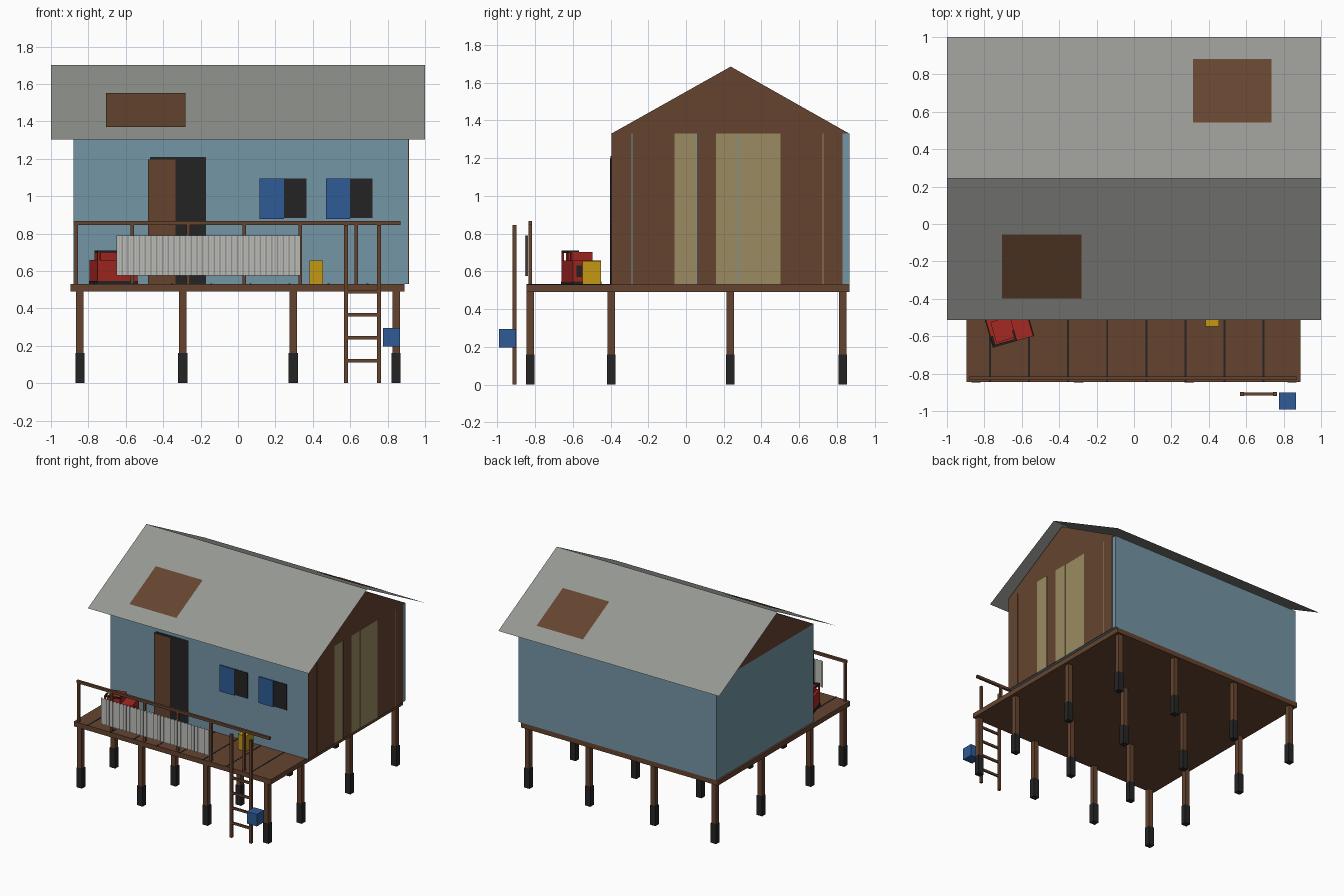
import bpy, math
from mathutils import Matrix, Vector

if "Cube" in bpy.data.objects:
    bpy.data.objects.remove(bpy.data.objects["Cube"])


def material(name, r, g, b):
    lin = [((c / 255 + 0.055) / 1.055) ** 2.4 if c > 10 else c / 3295 for c in (r, g, b)]
    m = bpy.data.materials.new(name)
    m.diffuse_color = (*lin, 1)
    m.use_nodes = True
    m.node_tree.nodes["Principled BSDF"].inputs["Base Color"].default_value = m.diffuse_color
    return m


BROWN = material("brown wood", 101, 68, 47)
WALL = material("pale blue wall", 116, 150, 166)
ROOF = material("roof grey", 150, 152, 147)
SHEET = material("light metal", 190, 190, 186)
DARK = material("near black", 36, 36, 36)
BLUE = material("strong blue", 46, 92, 150)
BEIGE = material("beige board", 155, 139, 98)
RED = material("red paint", 165, 40, 34)
YELLOW = material("yellow plastic", 196, 152, 16)


def mesh(name, verts, faces, mat):
    me = bpy.data.meshes.new(name)
    me.from_pydata(verts, [], faces)
    me.materials.append(mat)
    ob = bpy.data.objects.new(name, me)
    bpy.context.collection.objects.link(ob)
    return ob


def box(name, x, y, z, mat):
    """Box from (min, max) pairs on each axis."""
    verts = [(a, b, c) for a in x for b in y for c in z]
    faces = [(0, 1, 3, 2), (4, 6, 7, 5), (0, 4, 5, 1), (2, 3, 7, 6), (0, 2, 6, 4), (1, 5, 7, 3)]
    return mesh(name, verts, faces, mat)


def around(c, w):
    return (c - w / 2, c + w / 2)


# Deck with dark gaps between the boards
box("deck", (-0.895, 0.89), (-0.845, 0.865), (0.49, 0.53), BROWN)
for i in range(8):
    box("deck_gap", around(-0.77 + i * 0.209, 0.01), (-0.846, -0.395), (0.525, 0.532), DARK)

# Stilts with dark feet
for x in (-0.845, -0.295, 0.295, 0.845):
    for y in (-0.825, -0.395, 0.235, 0.83):
        box("stilt", around(x, 0.04), around(y, 0.04), (0.15, 0.49), BROWN)
        box("stilt_foot", around(x, 0.05), around(y, 0.045), (0, 0.16), DARK)

# House walls and triangular gables
Y0, Y1, EAVE, MID = -0.395, 0.865, 1.33, 0.237
box("house_walls", (-0.88, 0.91), (Y0, Y1), (0.53, EAVE), WALL)
for name, x in (("left_gable", (-0.88, -0.87)), ("right_gable", (0.905, 0.915))):
    tri = [(Y0, EAVE), (Y1, EAVE), (MID, 1.685)]
    mesh(name, [(a, y, z) for a in x for y, z in tri],
         [(0, 2, 1), (3, 4, 5), (0, 1, 4, 3), (1, 2, 5, 4), (2, 0, 3, 5)], BROWN)

# Boards on the right wall, thin slits show the wall behind
for a, b, mat in ((-0.395, -0.289, BROWN), (-0.283, -0.06, BROWN), (-0.06, 0.052, BEIGE),
                  (0.058, 0.16, BROWN), (0.16, 0.272, BEIGE), (0.278, 0.5, BEIGE),
                  (0.5, 0.722, BROWN), (0.722, 0.728, BEIGE), (0.728, 0.83, BROWN)):
    box("wall_board", (0.909, 0.915), (a, b), (0.53, EAVE + 0.003), mat)

# Thin roof sheets with a wooden patch on each slope
RIDGE_Y, RIDGE_Z, SLOPE = 0.243, 1.702, 0.4 / 0.756


def slope_sheet(name, x, d, side, lift, mat):
    pts = [(a, RIDGE_Y + side * b, RIDGE_Z - SLOPE * b + lift)
           for a, b in ((x[0], d[1]), (x[1], d[1]), (x[1], d[0]), (x[0], d[0]))]
    return mesh(name, pts, [(0, 1, 2, 3) if side < 0 else (3, 2, 1, 0)], mat)


for side, x in ((-1, (-0.705, -0.28)), (1, (0.315, 0.735))):
    slope_sheet("roof_slope", (-1, 1), (0, 0.757), side, 0, ROOF)
    slope_sheet("roof_patch", x, (0.3, 0.64), side, 0.007, BROWN)

# Doorway and windows on the front wall
box("doorway", (-0.47, -0.17), (Y0 - 0.004, Y0), (0.53, 1.21), DARK)
box("door", (-0.48, -0.335), (Y0 - 0.009, Y0), (0.53, 1.197), BROWN)
for x in (0.115, 0.47):
    box("window_opening", (x + 0.01, x + 0.25), (Y0 - 0.004, Y0), (0.882, 1.093), DARK)
    box("window_shutter", (x, x + 0.13), (Y0 - 0.009, Y0), (0.878, 1.093), BLUE)

# Railing along the front
box("top_rail", (-0.88, 0.87), around(-0.825, 0.02), (0.845, 0.866), BROWN)
for i in range(6):
    box("rail_post", around(-0.865 + i * 0.2995, 0.02), around(-0.825, 0.018), (0.53, 0.85), BROWN)

# Corrugated metal sheet hung on the railing
N = 128
cols = [(-0.65 + 0.985 * i / N, -0.846 + 0.008 * math.sin(i * math.pi / 2)) for i in range(N + 1)]
sheet = mesh("corrugated_sheet", [(x, y, z) for x, y in cols for z in (0.575, 0.79)],
             [(2 * i, 2 * i + 2, 2 * i + 3, 2 * i + 1) for i in range(N)], SHEET)
sheet.data.shade_smooth()

# Ladder
for x in (0.577, 0.754):
    box("ladder_rail", around(x, 0.02), around(-0.909, 0.02), (0, 0.845), BROWN)
for i in range(4):
    box("ladder_rung", (0.577, 0.754), around(-0.909, 0.014), around(0.12 + i * 0.123, 0.018), BROWN)

# Blue crate beside the ladder and yellow can on the deck
box("blue_crate", (0.775, 0.865), (-0.992, -0.9), (0.197, 0.295), BLUE)
box("yellow_can", (0.382, 0.454), (-0.548, -0.45), (0.53, 0.655), YELLOW)

# Generator, modelled straight and then turned on the deck
parts = [
    box("generator_base", (0, 0.22), (0, 0.155), (0.545, 0.658), RED),
    box("generator_top", (0.02, 0.13), (0.02, 0.135), (0.655, 0.702), RED),
    box("generator_panel", (0.218, 0.224), (0.02, 0.05), (0.57, 0.63), DARK),
    box("generator_skid", (-0.005, 0.225), (0, 0.155), (0.53, 0.546), DARK),
    box("generator_handle", (0.0, 0.13), (0.0, 0.012), (0.698, 0.71), DARK),
]
for x in (0.0, 0.118):
    parts.append(box("handle_leg", (x, x + 0.012), (0.0, 0.012), (0.655, 0.7), RED))
    parts.append(box("handle_arm", (x, x + 0.012), (0.0, 0.06), (0.698, 0.71), DARK))
turn = Matrix.Translation(Vector((-0.75, -0.66, 0))) @ Matrix.Rotation(math.radians(16), 4, 'Z')
for p in parts:
    p.data.transform(turn)
